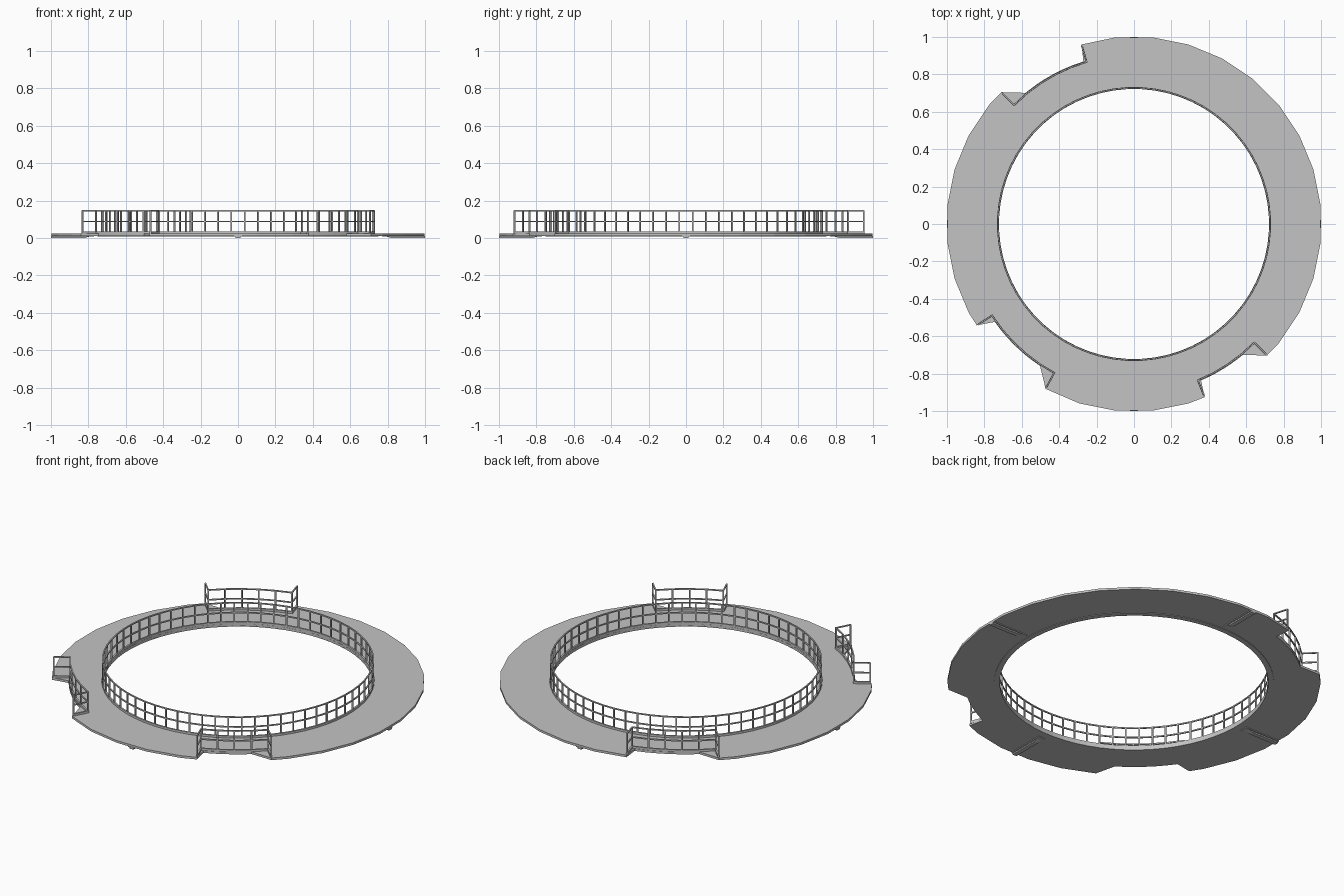
import bpy, bmesh
from math import sin, cos, pi, radians, degrees
from mathutils import Vector, Matrix

cube = bpy.data.objects.get("Cube")
if cube:
    bpy.data.objects.remove(cube, do_unlink=True)

steel = bpy.data.materials.new("grey_steel")
steel.use_nodes = True
GREY = (0.55, 0.55, 0.55, 1)
steel.diffuse_color = GREY
steel.node_tree.nodes["Principled BSDF"].inputs["Base Color"].default_value = GREY

DECK_LOW, DECK_TOP, RAIL_TOP = 0.011, 0.024, 0.15
INNER, RAIL_R, NOTCH_R = 0.722, 0.728, 0.91
STEP = 360 / 64
# Notches: side rail, deck corner, deck corner, side rail (degrees)
NOTCHES = [(106.3, 107.3, 129.6, 135.2),
           (212.8, 215.1, 236.5, 241.8),
           (292.2, 293.2, 309.6, 315.4)]


def polar(r, deg):
    return Vector((r * cos(radians(deg)), r * sin(radians(deg))))


def finish(name, bm):
    bmesh.ops.recalc_face_normals(bm, faces=bm.faces)
    mesh = bpy.data.meshes.new(name)
    bm.to_mesh(mesh)
    bm.free()
    mesh.materials.append(steel)
    obj = bpy.data.objects.new(name, mesh)
    bpy.context.collection.objects.link(obj)
    return obj


def strip(bm, inner, outer, z0, z1, closed):
    """Solid band of rectangular section between two matching outlines."""
    rings = [[bm.verts.new((p.x, p.y, z)) for p, z in
              ((a, z0), (b, z0), (b, z1), (a, z1))] for a, b in zip(inner, outer)]
    n = len(rings)
    for i in range(n if closed else n - 1):
        a, b = rings[i], rings[(i + 1) % n]
        for k in range(4):
            m = (k + 1) % 4
            bm.faces.new((a[k], a[m], b[m], b[k]))
    if not closed:
        bm.faces.new(rings[0])
        bm.faces.new(rings[-1])


def sweep(bm, path, width, z0, z1, closed):
    """Flat bar following a path, with mitred corners."""
    left, right = [], []
    n = len(path)
    for i, p in enumerate(path):
        before = path[i - 1] if closed or i else None
        after = path[(i + 1) % n] if closed or i < n - 1 else None
        d1 = (p - before).normalized() if before is not None else (after - p).normalized()
        d2 = (after - p).normalized() if after is not None else d1
        n1, n2 = Vector((-d1.y, d1.x)), Vector((-d2.y, d2.x))
        miter = (n1 + n2).normalized()
        off = miter * (width / 2 / max(miter.dot(n1), 0.3))
        left.append(p + off)
        right.append(p - off)
    strip(bm, left, right, z0, z1, closed)


def box(bm, size, centre, deg):
    mat = (Matrix.Rotation(radians(deg), 4, 'Z') @ Matrix.Translation(centre)
           @ Matrix.Diagonal((*size, 1)))
    bmesh.ops.create_cube(bm, size=1, matrix=mat)


def railing(name, path, posts, closed):
    """Kick plate, two rails and upright posts given as (radius, angle)."""
    bm = bmesh.new()
    sweep(bm, path, 0.010, DECK_TOP - 0.004, 0.036, closed)
    for z in (0.092, RAIL_TOP):
        sweep(bm, path, 0.007, z - 0.007, z, closed)
    height = RAIL_TOP - 0.002 - DECK_TOP
    for r, deg in posts:
        box(bm, (0.008, 0.008, height), (r, 0, DECK_TOP + height / 2), deg)
    finish(name, bm)


# Deck outline: 32-sided disc with three notches
corners = [(d, 0.998 / cos(pi / 32)) for d in [5.625 + 11.25 * i for i in range(32)]
           if not any(n[0] - 1 < d < n[3] + 1 for n in NOTCHES)]
for a, a2, b2, b in NOTCHES:
    corners += [(a, 1.0), (b, 1.0)]
    corners += [(a2 + (b2 - a2) * i / 6, NOTCH_R) for i in range(7)]
corners.sort()


def edge_radius(deg):
    """Radius where a ray meets the straight edge between two corners."""
    wrap = [(corners[-1][0] - 360, corners[-1][1])] + corners + \
           [(corners[0][0] + 360, corners[0][1])]
    for (t1, r1), (t2, r2) in zip(wrap, wrap[1:]):
        if t1 <= deg <= t2:
            return r1 * r2 * sin(radians(t2 - t1)) / (
                r1 * sin(radians(deg - t1)) + r2 * sin(radians(t2 - deg)))


ring = [STEP * (i + 0.5) for i in range(64)]
angles = sorted({round(d, 4) for d in ring + [c[0] for c in corners]})
bm = bmesh.new()
strip(bm, [polar(INNER, d) for d in angles],
      [polar(edge_radius(d), d) for d in angles], DECK_LOW, DECK_TOP, True)
finish("deck", bm)

# Shallow lip under the inner edge
bm = bmesh.new()
strip(bm, [polar(INNER, d) for d in ring],
      [polar(INNER + 0.03, d) for d in ring], DECK_LOW - 0.003, DECK_LOW + 0.002, True)
finish("inner_lip", bm)

# Railing around the central opening
railing("inner_railing", [polar(RAIL_R, d) for d in ring],
        [(RAIL_R, d) for d in ring], True)

# Railings wrapping each notch
for i, (a, _, _, b) in enumerate(NOTCHES):
    bays = round((b - a) / 5.8)
    r, end = NOTCH_R - 0.007, 0.99
    stops = [a + (b - a) * k / bays for k in range(bays + 1)]
    path = [polar(end, a)] + [polar(r, d) for d in stops] + [polar(end, b)]
    posts = [(r, d) for d in stops] + [(end, a), (end, b)]
    railing(f"notch_railing_{i + 1}", path, posts, False)

# Tapered support beams underneath
for i, side in enumerate(("left", "back", "right", "front")):
    bm = bmesh.new()
    turn = Matrix.Rotation(i * pi / 2, 4, 'Z')
    profile = [(1.0, 0), (0.82, 0), (0.78, 0.012), (1.0, 0.012)]
    face = bm.faces.new([bm.verts.new(turn @ Vector((r, -0.013, z))) for r, z in profile])
    grown = bmesh.ops.extrude_face_region(bm, geom=[face])
    bmesh.ops.translate(bm, vec=turn @ Vector((0, 0.026, 0)),
                        verts=[v for v in grown["geom"] if isinstance(v, bmesh.types.BMVert)])
    box(bm, (0.23, 0.043, 0.005), (0.885, 0, 0.0095), i * 90)
    finish(f"{side}_support_beam", bm)
